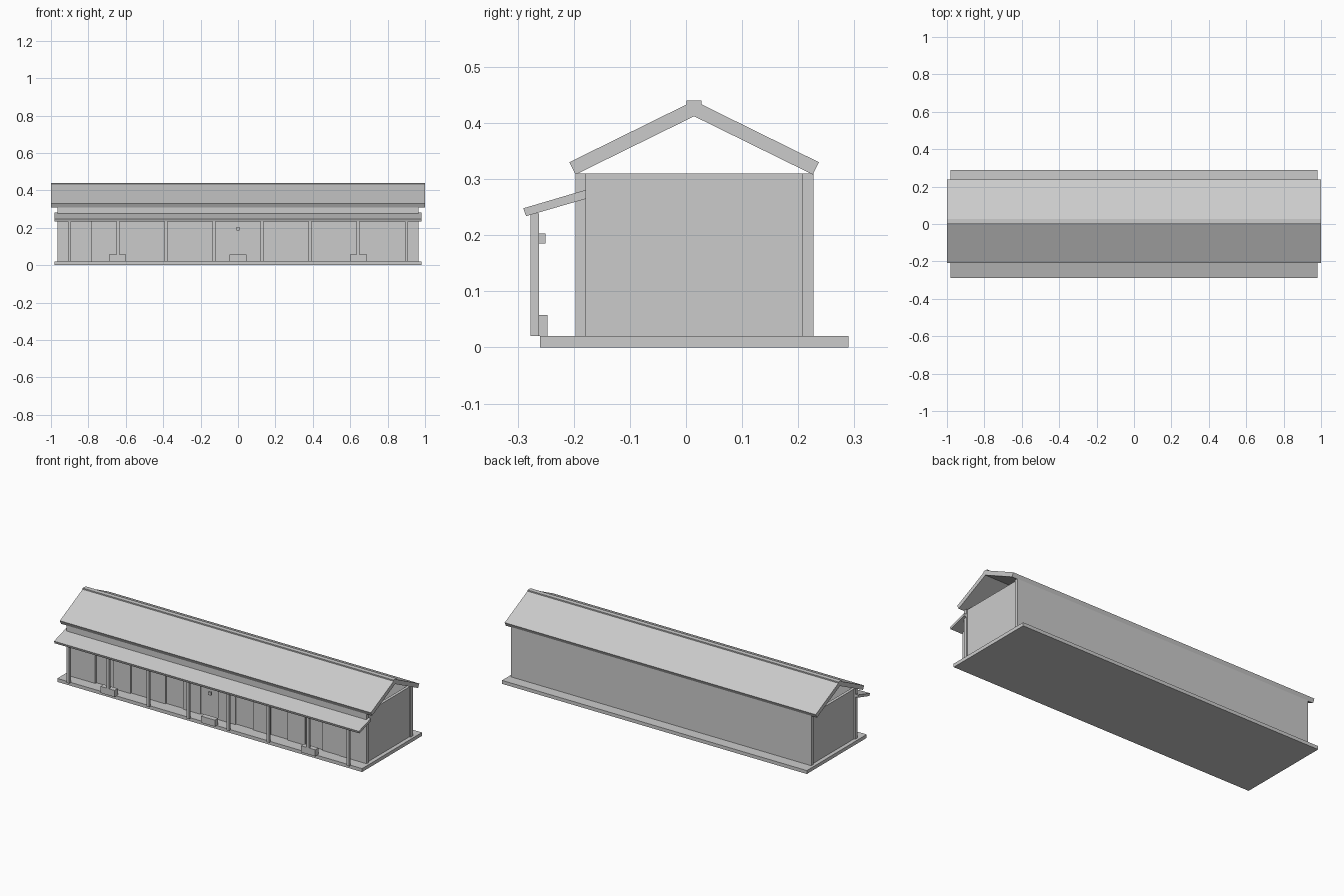
import bpy

if "Cube" in bpy.data.objects:
    bpy.data.objects.remove(bpy.data.objects["Cube"], do_unlink=True)

grey = bpy.data.materials.new("plain_grey")
grey.use_nodes = True
colour = (0.6, 0.6, 0.6, 1)
grey.diffuse_color = colour
grey.node_tree.nodes["Principled BSDF"].inputs["Base Color"].default_value = colour


def extrude(name, profile, x0, x1):
    """Sweep a (y, z) outline, listed counter-clockwise seen from +x, along x."""
    n = len(profile)
    verts = [(x, y, z) for x in (x0, x1) for y, z in profile]
    faces = [list(range(n))[::-1], list(range(n, 2 * n))]
    faces += [(i, (i + 1) % n, (i + 1) % n + n, i + n) for i in range(n)]
    mesh = bpy.data.meshes.new(name)
    mesh.from_pydata(verts, [], faces)
    mesh.materials.append(grey)
    obj = bpy.data.objects.new(name, mesh)
    bpy.context.scene.collection.objects.link(obj)
    return obj


def box(name, x0, x1, y0, y1, z0, z1):
    return extrude(name, [(y0, z0), (y1, z0), (y1, z1), (y0, z1)], x0, x1)


FLOOR, WALL_TOP, RIDGE_Y = 0.02, 0.31, 0.0145
FRONT, FRONT_IN, BACK_IN, BACK = -0.197, -0.178, 0.207, 0.227
HALF = 0.965

# Base and plain walls
box("base_slab", -0.98, 0.98, -0.26, 0.29, 0, FLOOR)
box("back_wall", -HALF, HALF, BACK_IN, BACK, FLOOR, WALL_TOP)
for side, s in (("left", 1), ("right", -1)):
    xs = sorted((s * 0.94, s * 0.957))
    box(side + "_end_wall", *xs, FRONT_IN, BACK_IN, FLOOR, WALL_TOP)

# Front wall: solid ends and header around a row of doors and panels
START, UNIT, COUNT, HEAD = -0.78, 0.2246, 7, 0.25
END = START + UNIT * COUNT
box("front_wall_header", -HALF, HALF, FRONT, FRONT_IN, HEAD, WALL_TOP)
box("front_wall_right_end", -HALF, START, FRONT, FRONT_IN, FLOOR, HEAD)
box("front_wall_left_end", END, HALF, FRONT, FRONT_IN, FLOOR, HEAD)
for i in range(COUNT):
    x = START + i * UNIT
    mid = x + UNIT / 2
    box("door", x, mid, -0.186, FRONT_IN, FLOOR, HEAD)
    box("door_sign", x + 0.028, mid - 0.028, -0.193, -0.186, 0.185, 0.24)
    box("wall_panel", mid, x + UNIT, -0.194, FRONT_IN, FLOOR, HEAD)

# Main roof: two mirrored slabs and a ridge cap
slope = [(-0.197, 0.308), (RIDGE_Y, 0.412), (0.003, 0.434), (-0.208, 0.33)]
extrude("front_roof_slope", slope, -1, 1)
extrude("back_roof_slope", [(2 * RIDGE_Y - y, z) for y, z in slope[::-1]], -1, 1)
extrude("ridge_cap", [(RIDGE_Y, 0.412), (0.028, 0.43), (0.028, 0.44),
                      (0.001, 0.44), (0.001, 0.43)], -1, 1)

# Porch roof and its posts
extrude("porch_roof", [(-0.285, 0.234), (FRONT_IN, 0.265),
                       (FRONT_IN, 0.281), (-0.29, 0.248)], -0.98, 0.98)
for i in range(8):
    x = -0.9 + i * 1.8 / 7
    box("porch_post", x - 0.008, x + 0.008, -0.277, -0.262, FLOOR, 0.239)

# Planters and the small hanging bell
for x in (-0.645, 0, 0.645):
    box("planter", x - 0.045, x + 0.045, -0.277, -0.247, FLOOR, 0.058)
box("hanging_bell", -0.009, 0.009, -0.262, -0.25, 0.185, 0.203)
